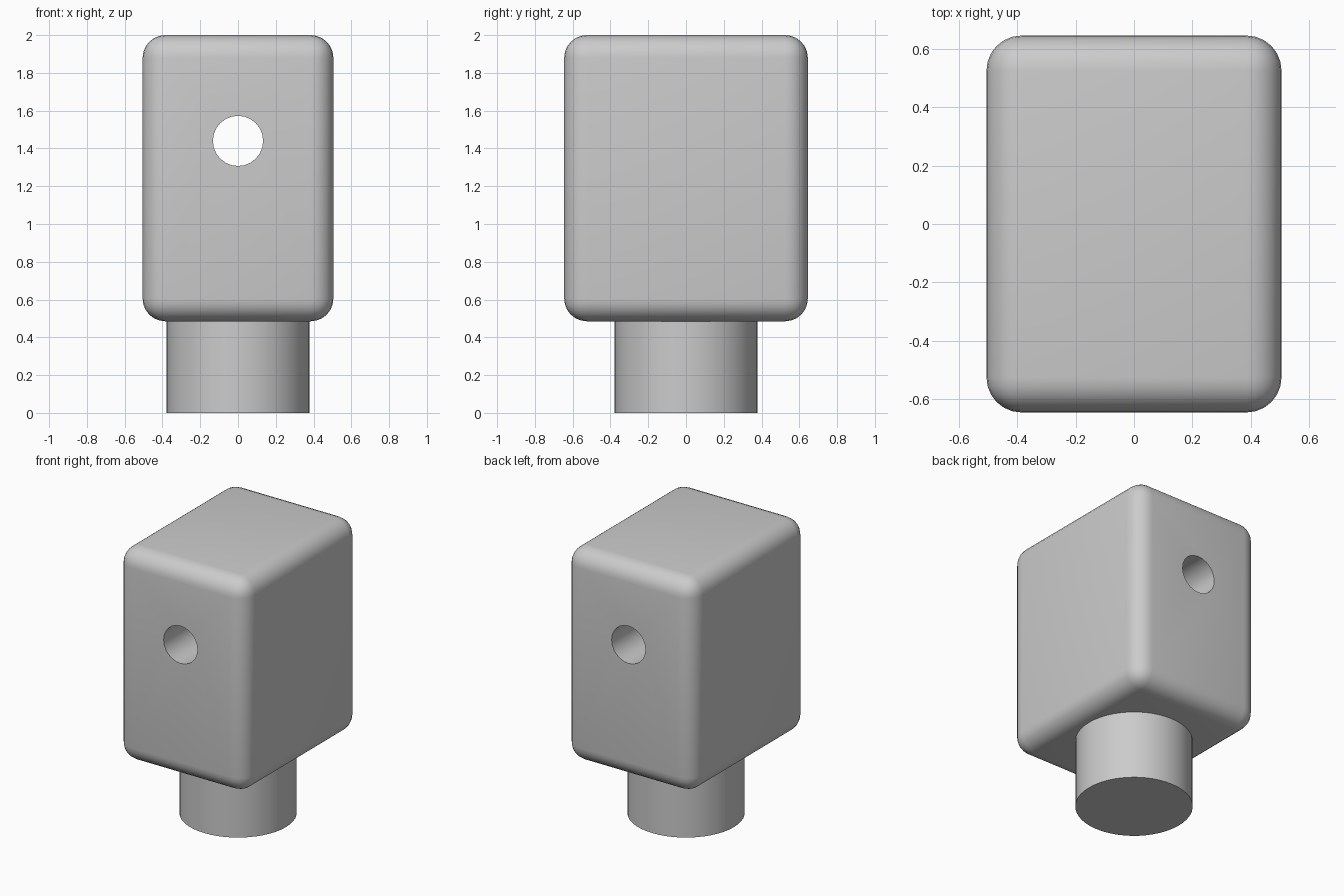
import bpy
import bmesh
import math

if "Cube" in bpy.data.objects:
    bpy.data.objects.remove(bpy.data.objects["Cube"], do_unlink=True)

grey = bpy.data.materials.new("plain grey")
grey.use_nodes = True
grey.diffuse_color = (0.6, 0.6, 0.6, 1)
grey.node_tree.nodes["Principled BSDF"].inputs["Base Color"].default_value = grey.diffuse_color


def finish(obj, name):
    obj.name = name
    obj.data.materials.clear()
    obj.data.materials.append(grey)
    bpy.ops.object.select_all(action="DESELECT")
    obj.select_set(True)
    bpy.context.view_layer.objects.active = obj
    bpy.ops.object.shade_smooth_by_angle(angle=math.radians(35))


# Block with rounded edges
BOTTOM, TOP = 0.485, 2.0
bpy.ops.mesh.primitive_cube_add(size=1, location=(0, 0, (BOTTOM + TOP) / 2))
block = bpy.context.object
block.scale = (1.01, 1.29, TOP - BOTTOM)
bpy.ops.object.transform_apply(location=False, rotation=False, scale=True)
bm = bmesh.new()
bm.from_mesh(block.data)
bmesh.ops.bevel(bm, geom=bm.edges[:], offset=0.12, segments=6,
                profile=0.5, affect="EDGES")
bm.to_mesh(block.data)
bm.free()

# Round hole from front to back
bpy.ops.mesh.primitive_cylinder_add(vertices=24, radius=0.133, depth=2,
                                    location=(0, 0, 1.44),
                                    rotation=(math.pi / 2, 0, 0))
cutter = bpy.context.object
cutter.name = "hole_cutter"
cut = block.modifiers.new("hole", "BOOLEAN")
cut.operation = "DIFFERENCE"
cut.solver = "EXACT"
cut.object = cutter
bpy.context.view_layer.objects.active = block
bpy.ops.object.modifier_apply(modifier=cut.name)
bpy.data.objects.remove(cutter, do_unlink=True)
finish(block, "rounded_block")

# Round stem under the block
STEM_TOP = BOTTOM + 0.01
bpy.ops.mesh.primitive_cylinder_add(vertices=48, radius=0.378, depth=STEM_TOP,
                                    location=(0, 0, STEM_TOP / 2))
finish(bpy.context.object, "stem")
